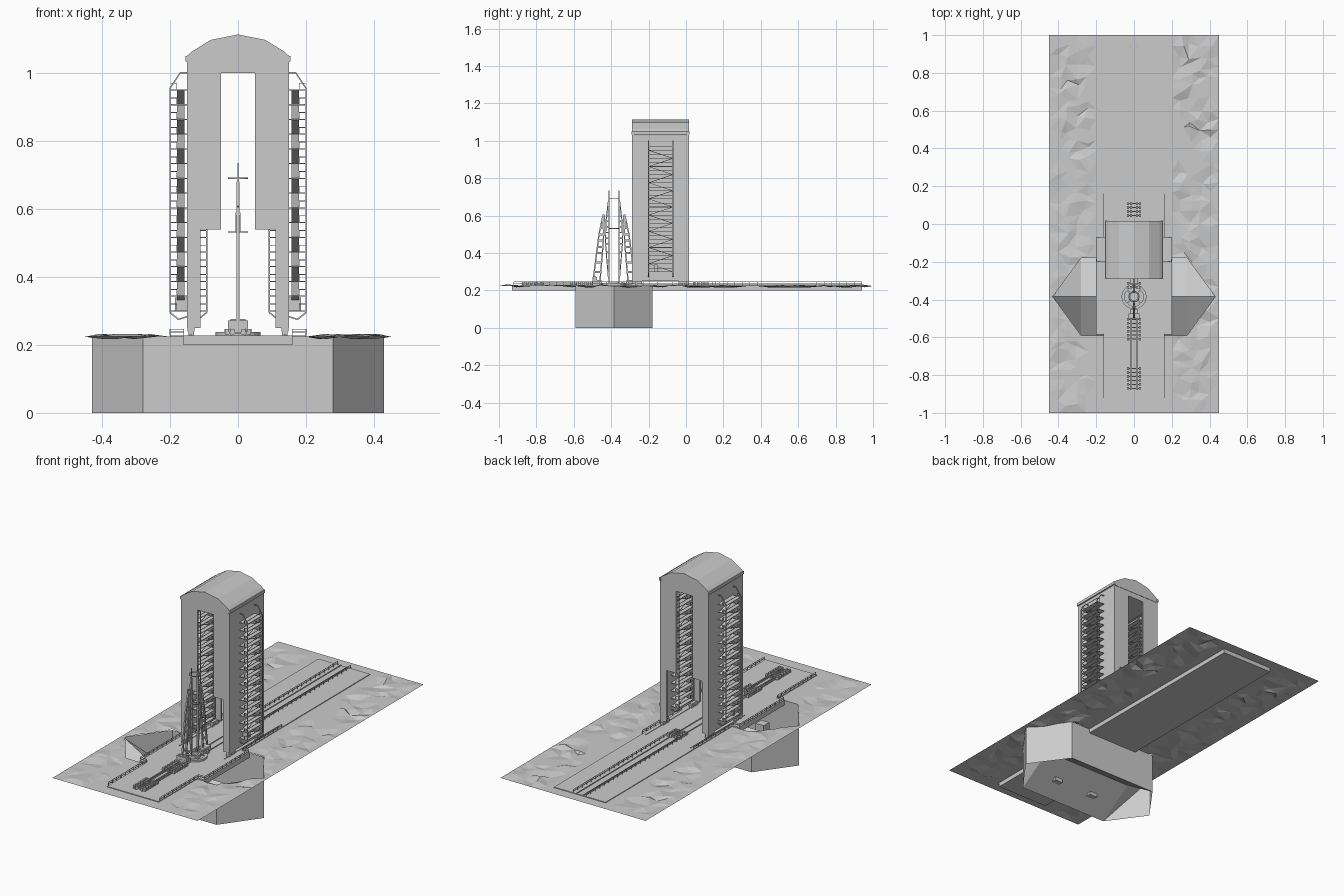
import bpy, bmesh, math, random
from mathutils import Vector, Matrix

if "Cube" in bpy.data.objects:
    bpy.data.objects.remove(bpy.data.objects["Cube"])

random.seed(4)
PY = -0.385          # y of the launch point
TOP = 0.228          # pad surface


def finish(name, bm):
    bmesh.ops.recalc_face_normals(bm, faces=bm.faces[:])
    me = bpy.data.meshes.new(name)
    bm.to_mesh(me)
    bm.free()
    ob = bpy.data.objects.new(name, me)
    bpy.context.collection.objects.link(ob)
    return ob


def box(bm, x0, x1, y0, y1, z0, z1):
    m = Matrix.Translation(((x0 + x1) / 2, (y0 + y1) / 2, (z0 + z1) / 2))
    bmesh.ops.create_cube(bm, size=1, matrix=m @ Matrix.Diagonal((abs(x1 - x0), abs(y1 - y0), abs(z1 - z0), 1)))


def bar(bm, p, q, w=0.003, d=None):
    """Square beam from p to q; d is the thickness across x."""
    p, q = Vector(p), Vector(q)
    v = q - p
    side = Vector((1, 0, 0)) if abs(v.x) < 0.9 * v.length else Vector((0, 1, 0))
    n = v.cross(side).normalized()
    s = n.cross(v).normalized()
    m = Matrix((s * (d or w), n * w, v)).transposed().to_4x4()
    bmesh.ops.create_cube(bm, size=1, matrix=Matrix.Translation((p + q) / 2) @ m)


def path(bm, pts, w=0.003, d=None):
    for a, b in zip(pts, pts[1:]):
        bar(bm, a, b, w, d)


def prism(bm, pts, y0, y1):
    """Extrude an xz outline along y."""
    f = bm.faces.new([bm.verts.new((x, y0, z)) for x, z in pts])
    r = bmesh.ops.extrude_face_region(bm, geom=[f])
    bmesh.ops.translate(bm, vec=(0, y1 - y0, 0), verts=[v for v in r["geom"] if isinstance(v, bmesh.types.BMVert)])


def ring(bm, r0, r1, z0, z1, n=24):
    prof = [(r0, z0), (r1, z0), (r1, z1), (r0, z1)]
    vs = [[bm.verts.new((r * math.cos(a), PY + r * math.sin(a), z)) for r, z in prof]
          for a in (math.tau * i / n for i in range(n))]
    for i in range(n):
        for j in range(4):
            k = (i + 1) % n
            bm.faces.new((vs[i][j], vs[k][j], vs[k][(j + 1) % 4], vs[i][(j + 1) % 4]))


# Terrain sheet with the flame pit outline cut out
HEX = [(0.43, PY), (0.28, -0.18), (-0.28, -0.18), (-0.43, PY), (-0.28, -0.59), (0.28, -0.59)]
bm = bmesh.new()
bmesh.ops.create_grid(bm, x_segments=18, y_segments=36, size=1, matrix=Matrix.Diagonal((0.45, 1, 1, 1)))
for v in bm.verts:
    edge = abs(v.co.x) > 0.44 or abs(v.co.y) > 0.99
    v.co.z = 0.224
    if abs(v.co.x) > 0.2 and not edge:
        v.co.z += random.choice((0, 0, 0, 0.008, -0.007, 0.004))
        v.co.x += random.uniform(-0.015, 0.015)
        v.co.y += random.uniform(-0.02, 0.02)
bmesh.ops.triangulate(bm, faces=bm.faces[:])
normals = []
for (ax, ay), (bx, by) in zip(HEX, HEX[1:] + HEX[:1]):
    n = Vector((by - ay, ax - bx, 0)).normalized()
    n = n if n.dot(Vector((ax, ay - PY, 0))) > 0 else -n
    normals.append((Vector((ax, ay, 0)), n))
    near = [f for f in bm.faces if abs(f.calc_center_median().y - PY) < 0.3]
    geom = near + list({e for f in near for e in f.edges}) + list({v for f in near for v in f.verts})
    bmesh.ops.bisect_plane(bm, geom=geom, plane_co=(ax, ay, 0), plane_no=n)
hole = [f for f in bm.faces if all((f.calc_center_median() - p).dot(n) < 0 for p, n in normals)]
bmesh.ops.delete(bm, geom=hole, context='FACES')
finish("terrain", bm)

# Flame pit: hexagonal walls, ridged deflector, outward ramps
bm = bmesh.new()
def face(*pts):
    bm.faces.new([bm.verts.new(p) for p in pts])
for (ax, ay), (bx, by) in zip(HEX, HEX[1:] + HEX[:1]):
    face((ax, ay, 0), (bx, by, 0), (bx, by, 0.224), (ax, ay, 0.224))
for y in (-0.18, -0.59):
    face((-0.28, y, 0), (0.28, y, 0), (0.28, PY, 0.13), (-0.28, PY, 0.13))
    for s in (1, -1):
        face((s * 0.28, y, 0), (s * 0.43, PY, 0.215), (s * 0.28, PY, 0.13))
bmesh.ops.remove_doubles(bm, verts=bm.verts[:], dist=1e-5)
finish("flame_pit", bm)

bm = bmesh.new()
for s in (1, -1):
    box(bm, s * 0.095, s * 0.145, -0.53, -0.48, 0.05, 0.11)
finish("pit_ducts", bm)

# Concrete pad, cross shaped
bm = bmesh.new()
box(bm, -0.16, 0.16, -0.93, 0.94, 0.2, TOP)
for s in (1, -1):
    box(bm, s * 0.16, s * 0.2, -0.585, -0.185, 0.2, TOP)
finish("concrete_pad", bm)

# Safety fences along the pad edges
bm = bmesh.new()
for s in (1, -1):
    for pts in ([(0.16, -0.92), (0.16, -0.58), (0.2, -0.58), (0.2, -0.19), (0.16, -0.19), (0.16, 0.16)],
                [(0.04, 0.1), (0.04, 0.94)]):
        for (ax, ay), (bx, by) in zip(pts, pts[1:]):
            for h in (0.01, 0.018):
                bar(bm, (s * ax, ay, TOP + h), (s * bx, by, TOP + h), 0.002)
            n = max(1, round(math.hypot(bx - ax, by - ay) / 0.04))
            for i in range(n + 1):
                x, y = s * (ax + (bx - ax) * i / n), ay + (by - ay) * i / n
                bar(bm, (x, y, TOP), (x, y, TOP + 0.018), 0.002)
finish("fences", bm)

# Railway track and wheeled bogies
bm = bmesh.new()
for s in (1, -1):
    box(bm, s * 0.018, s * 0.022, -0.88, 0.94, TOP, TOP + 0.004)
    box(bm, s * 0.014, s * 0.021, -0.88, -0.48, 0.238, 0.243)
    box(bm, s * 0.136, s * 0.142, -0.32, 0.16, TOP, TOP + 0.003)
finish("rails", bm)
bm = bmesh.new()
for start, n in ((-0.87, 6), (-0.61, 6), (0.045, 4), (-0.335, 2)):
    for i in range(n):
        y = start + i * 0.021
        box(bm, -0.03, 0.03, y - 0.003, y + 0.003, 0.232, 0.238)
        for s in (1, -1):
            box(bm, s * 0.026, s * 0.038, y - 0.007, y + 0.007, 0.23, 0.246)
            box(bm, s * 0.01, s * 0.022, y - 0.007, y + 0.007, 0.23, 0.246)
box(bm, -0.03, 0.03, -0.5, -0.475, 0.248, 0.272)
box(bm, -0.022, 0.022, -0.495, -0.48, 0.235, 0.276)
finish("transporter_bogies", bm)

# Tower shell: side walls, front and back walls with stepped opening
Y0, Y1 = -0.288, 0.015
bm = bmesh.new()
for s in (1, -1):
    box(bm, s * 0.142, s * 0.15, Y0, Y1, 0.25, 1.03)
outline = [(-0.15, 0.25), (-0.11, 0.25), (-0.11, 0.54), (-0.05, 0.54), (-0.05, 1.0)]
outline += [(-x, z) for x, z in reversed(outline)] + [(0.15, 1.04), (-0.15, 1.04)]
for y in (Y0, Y1 - 0.01):
    prism(bm, outline, y, y + 0.01)
finish("tower_shell", bm)

# Arched roof with eaves
bm = bmesh.new()
prism(bm, [(-0.145, 1.03), (0.145, 1.03), (0.15, 1.05), (0.135, 1.063), (0.08, 1.097), (0, 1.113),
           (-0.08, 1.097), (-0.135, 1.063), (-0.15, 1.05)], Y0 - 0.002, Y1 + 0.002)
for s in (1, -1):
    box(bm, s * 0.144, s * 0.154, Y0 - 0.004, Y1 + 0.004, 1.034, 1.05)
box(bm, -0.142, 0.142, Y0, Y1, 1.0, 1.03)
finish("roof", bm)

# Tower wheel sets
bm = bmesh.new()
for s in (1, -1):
    for y in (-0.262, -0.012):
        box(bm, s * 0.128, s * 0.148, y - 0.027, y + 0.027, 0.24, 0.252)
        for dy in (-0.016, 0.016):
            box(bm, s * 0.13, s * 0.146, y + dy - 0.012, y + dy + 0.012, TOP, 0.243)
finish("tower_wheels", bm)


def gallery(name, wall, out):
    """Stacked floors, handrails and zigzag stairs on both sides; out is the signed reach."""
    bm = bmesh.new()
    ya, yb = -0.2, -0.07
    for s in (1, -1):
        X = lambda f: s * (wall + out * f)
        for y in (ya, yb):
            path(bm, [(X(f), y, z) for f, z in ((0, 1.0), (0.4, 1.0), (1, 0.955), (1, 0.295), (0.5, 0.275), (0, 0.283))], 0.004)
        for k in range(16):
            z = 0.3 + k * 0.0433
            box(bm, X(0), X(0.95), ya, yb, z - 0.0015, z + 0.0015)
            bar(bm, (X(0.95), ya, z + 0.02), (X(0.95), yb, z + 0.02), 0.0025)
            for y in (ya, yb):
                bar(bm, (X(0.6), y, z + 0.02), (X(0.98), y, z + 0.02), 0.0025)
                bar(bm, (X(0.6), y, z), (X(0.6), y, z + 0.02), 0.0025)
            if k < 15:
                a, b = (ya, yb) if k % 2 else (yb, ya)
                bar(bm, (X(0.38), a, z), (X(0.38), b, z + 0.0433), 0.003, 0.022)
    return finish(name, bm)


gallery("outer_galleries", 0.15, 0.05)
gallery("inner_galleries", 0.142, -0.05)

# Entry doors at the foot of the outer galleries
bm = bmesh.new()
for s in (1, -1):
    box(bm, s * 0.15, s * 0.185, -0.17, -0.153, 0.3, 0.34)
finish("gallery_doors", bm)

# Launch table and service rings
bm = bmesh.new()
ring(bm, 0.05, 0.066, TOP, 0.238)
ring(bm, 0.02, 0.03, TOP, 0.245)
for i in range(4):
    a = math.tau * (i + 0.5) / 4
    c, s = math.cos(a), math.sin(a)
    bar(bm, (0.028 * c, PY + 0.028 * s, 0.235), (0.055 * c, PY + 0.055 * s, 0.235), 0.006)
finish("launch_table", bm)
bm = bmesh.new()
for z in (0.69, 0.532):
    ring(bm, 0.025, 0.029, z - 0.002, z + 0.002)
finish("service_rings", bm)


def truss(bm, side, inner, outer, n, w):
    """Flat curved truss in the yz plane, built from two chords given as (distance, z)."""
    def at(c, t):
        t *= len(c) - 1
        i = min(int(t), len(c) - 2)
        p = Vector(c[i]).lerp(Vector(c[i + 1]), t - i)
        return (0, PY + side * p.x, p.y)
    path(bm, [at(inner, i / n) for i in range(n + 1)], w, 0.008)
    path(bm, [at(outer, i / n) for i in range(n + 1)], w, 0.008)
    for i in range(n + 1):
        bar(bm, at(inner, i / n), at(outer, i / n), w * 1.5, 0.007)


# Service arms and slim inner masts around the launch point
arms, masts = bmesh.new(), bmesh.new()
for side in (1, -1):
    truss(arms, side, [(0.075, 0.25), (0.062, 0.4), (0.055, 0.5), (0.052, 0.595)],
          [(0.112, 0.25), (0.093, 0.4), (0.08, 0.5), (0.058, 0.605)], 9, 0.007)
    y = PY + side * 0.092
    box(arms, -0.022, 0.022, y - 0.024, y + 0.024, TOP, 0.255)
    box(arms, -0.007, 0.007, PY + side * 0.05, PY + side * 0.062, 0.53, 0.59)
    truss(masts, side, [(0.026, 0.265), (0.026, 0.45), (0.026, 0.57), (0.026, 0.68)],
          [(0.03, 0.265), (0.045, 0.45), (0.043, 0.57), (0.03, 0.68)], 12, 0.005)
    bar(masts, (0, PY + side * 0.027, 0.24), (0, PY + side * 0.027, 0.735), 0.004)
finish("service_arms", arms)
finish("inner_masts", masts)
